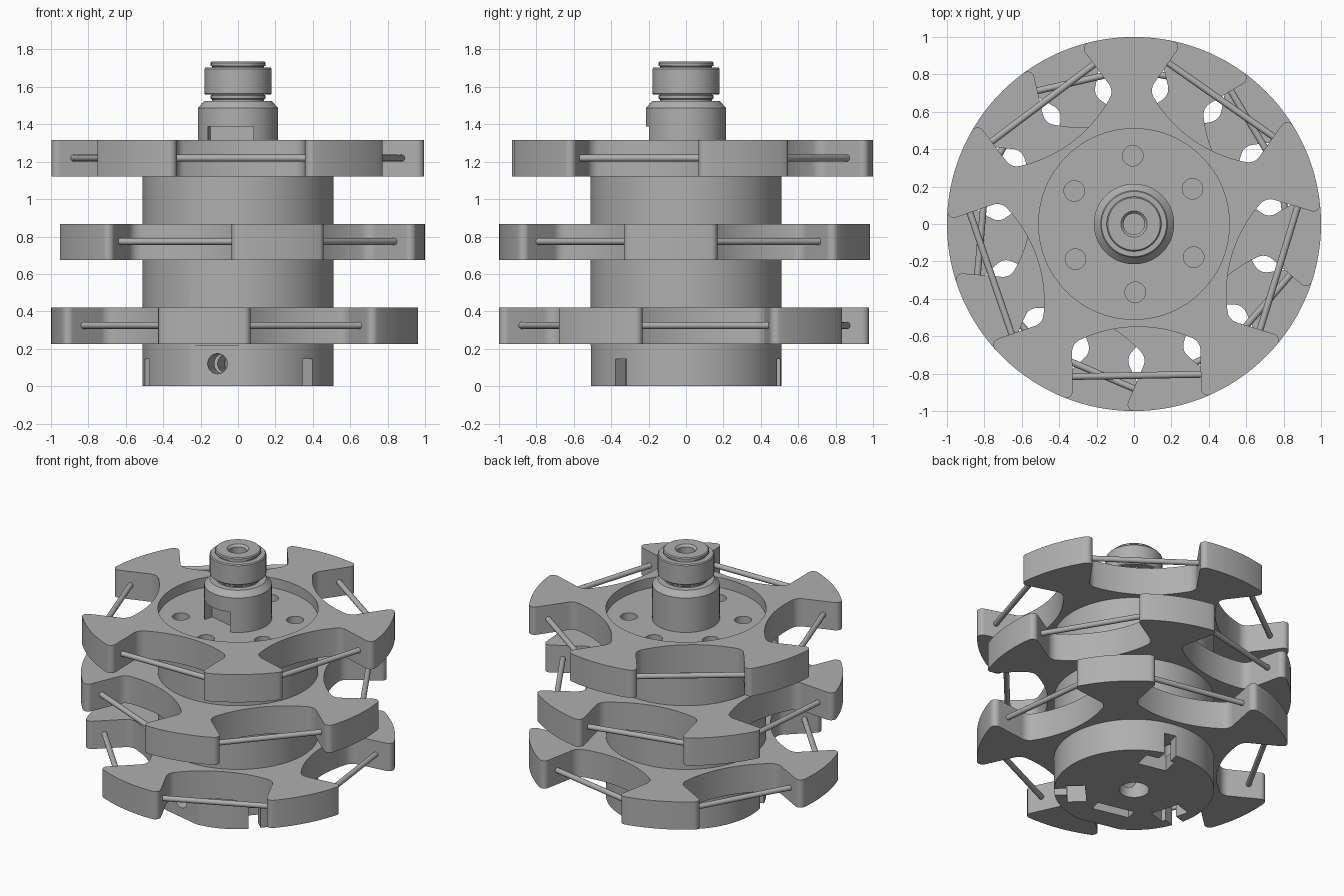
import bpy, bmesh
from math import sin, cos, asin, atan2, sqrt, radians, pi, tau
from mathutils import Matrix, Vector

cube = bpy.data.objects.get("Cube")
if cube:
    bpy.data.objects.remove(cube, do_unlink=True)

steel = bpy.data.materials.new("machined_grey")
steel.use_nodes = True
GREY = (0.43, 0.43, 0.43, 1)
steel.diffuse_color = GREY
steel.node_tree.nodes["Principled BSDF"].inputs["Base Color"].default_value = GREY


def make(name, bm):
    bmesh.ops.recalc_face_normals(bm, faces=bm.faces)
    me = bpy.data.meshes.new(name)
    bm.to_mesh(me)
    bm.free()
    me.materials.append(steel)
    ob = bpy.data.objects.new(name, me)
    bpy.context.collection.objects.link(ob)
    return ob


def lathe(name, profile, n=96):
    """Closed ring profile of (radius, z) swept round the z axis."""
    bm = bmesh.new()
    rings = [[bm.verts.new((r * cos(tau * i / n), r * sin(tau * i / n), z))
              for i in range(n)] for r, z in profile]
    for a, b in zip(rings, rings[1:] + rings[:1]):
        for i in range(n):
            j = (i + 1) % n
            bm.faces.new((a[i], a[j], b[j], b[i]))
    return make(name, bm)


def rod(name, p, q, r, n=20):
    p, q = Vector(p), Vector(q)
    d = q - p
    m = Matrix.Translation((p + q) / 2) @ d.to_track_quat('Z', 'Y').to_matrix().to_4x4()
    bm = bmesh.new()
    bmesh.ops.create_cone(bm, cap_ends=True, segments=n, radius1=r, radius2=r,
                          depth=d.length, matrix=m)
    return make(name, bm)


def block(r0, r1, u0, u1, z0, z1, deg):
    """Box spanning a radial and a sideways range, turned to an angle."""
    bm = bmesh.new()
    m = (Matrix.Rotation(radians(deg), 4, 'Z')
         @ Matrix.Translation(((r0 + r1) / 2, (u0 + u1) / 2, (z0 + z1) / 2))
         @ Matrix.Diagonal((r1 - r0, u1 - u0, z1 - z0, 1)))
    bmesh.ops.create_cube(bm, size=1, matrix=m)
    return make("cutter", bm)


def cut(ob, cutter):
    mod = ob.modifiers.new("cut", 'BOOLEAN')
    mod.operation = 'DIFFERENCE'
    mod.solver = 'EXACT'
    mod.object = cutter
    bpy.context.view_layer.update()
    dg = bpy.context.evaluated_depsgraph_get()
    me = bpy.data.meshes.new_from_object(ob.evaluated_get(dg))
    ob.modifiers.clear()
    ob.data = me
    bpy.data.objects.remove(cutter, do_unlink=True)


def polar(r, deg, z=0):
    return (r * cos(radians(deg)), r * sin(radians(deg)), z)


# Half outline of one rim pocket: deep arc, inner fillet, straight side, tip fillet
SIDE, DEPTH, ARC, INNER, TIP = 0.343, 0.55, 0.73, 0.07, 0.035
arc_c = DEPTH + ARC
fill_u = SIDE - INNER
sweep = asin(fill_u / (ARC - INNER))
fill_r = arc_c - (ARC - INNER) * cos(sweep)
tip_u = SIDE + TIP
tip_r = sqrt((1 - TIP) ** 2 - tip_u ** 2)
tip_angle = atan2(tip_u, tip_r)
half = [(ARC * sin(sweep * i / 10), arc_c - ARC * cos(sweep * i / 10)) for i in range(10)]
for i in range(9):
    t = (sweep - pi / 2) * (1 - i / 8)
    half.append((fill_u + INNER * cos(t), fill_r + INNER * sin(t)))
for i in range(9):
    t = pi + (pi / 2 - tip_angle - pi) * i / 8
    half.append((tip_u + TIP * cos(t), tip_r + TIP * sin(t)))
pocket = [(-u, r) for u, r in half[:0:-1]] + half


def star_disc(name, z0, z1, deg):
    """Five-armed disc with one pocket centred on the given angle."""
    pts = []
    for k in range(5):
        a = radians(deg + 72 * k)
        pts += [(r * cos(a) - u * sin(a), r * sin(a) + u * cos(a)) for u, r in pocket]
        gap = tau / 5 - 2 * tip_angle
        pts += [(cos(a + tip_angle + gap * i / 12), sin(a + tip_angle + gap * i / 12))
                for i in range(1, 12)]
    bm = bmesh.new()
    face = bm.faces.new([bm.verts.new((x, y, z0)) for x, y in pts])
    ext = bmesh.ops.extrude_face_region(bm, geom=[face])
    verts = [v for v in ext["geom"] if isinstance(v, bmesh.types.BMVert)]
    bmesh.ops.translate(bm, verts=verts, vec=(0, 0, z1 - z0))
    return make(name, bm)


parts = []

# Three discs, each turned a third of the arm spacing, with rollers across the pockets
levels = (("lower", 0.225, 0.42, 223), ("middle", 0.675, 0.868, 247), ("upper", 1.12, 1.315, 271))
for level, z0, z1, deg in levels:
    disc = star_disc(level + "_disc", z0, z1, deg)
    if level == "upper":
        cut(disc, rod("cutter", (0, 0, 1), (0, 0, 1.5), 0.51, 96))
    parts.append(disc)
    zc = (z0 + z1) / 2 + 0.002
    for k in range(5):
        a = radians(deg + 72 * k)
        out, side = Vector((cos(a), sin(a), 0)), Vector((-sin(a), cos(a), 0))
        mid = out * 0.81 + Vector((0, 0, zc))
        parts.append(rod(f"{level}_rod_{k + 1}", mid - side * 0.36, mid + side * 0.36, 0.018))

# Hub drum with recessed top face and six deep bores
FLOOR = 1.245
BORE = 0.056
hub = lathe("hub", [(0.095, 0), (0.51, 0), (0.51, FLOOR), (BORE, FLOOR), (BORE, 0.25), (0.095, 0.25)])
for k in range(6):
    a = 91 + 60 * k
    cut(hub, rod("cutter", polar(0.365, a, 0.1), polar(0.365, a, 1.4), 0.055, 32))

# Three T-shaped notches in the base
for a in (77, 197, 317):
    cut(hub, block(0.4, 0.6, -0.04, 0.04, -0.1, 0.145, a))
    cut(hub, block(0.31, 0.43, -0.13, 0.07, -0.1, 0.14, a))

# Flat, nut slot and set-screw hole on one side of the base
KEY = 257
cut(hub, block(0.488, 0.7, -0.4, 0.4, -0.1, 0.217, KEY))
cut(hub, block(0.25, 0.33, -0.13, 0.13, -0.1, 0.18, KEY))
cut(hub, rod("cutter", polar(0.05, KEY, 0.12), polar(0.7, KEY, 0.12), 0.054, 32))
parts.append(hub)

# Stepped shaft with grooves and a window at its foot
shaft = lathe("shaft", [
    (BORE, FLOOR), (0.215, FLOOR), (0.215, 1.487), (0.18, 1.525), (0.14, 1.525),
    (0.14, 1.533), (0.146, 1.538), (0.146, 1.554), (0.135, 1.56), (0.175, 1.56),
    (0.18, 1.566), (0.18, 1.697), (0.174, 1.704), (0.138, 1.704), (0.138, 1.71),
    (0.146, 1.713), (0.146, 1.729), (0.14, 1.735), (0.07, 1.735), (BORE, 1.72)])
cut(shaft, block(0.11, 0.3, -0.125, 0.125, 1.2, 1.387, 257))
parts.append(shaft)

for ob in parts:
    bpy.ops.object.select_all(action='DESELECT')
    ob.select_set(True)
    bpy.context.view_layer.objects.active = ob
    bpy.ops.object.shade_smooth_by_angle(angle=radians(30))
